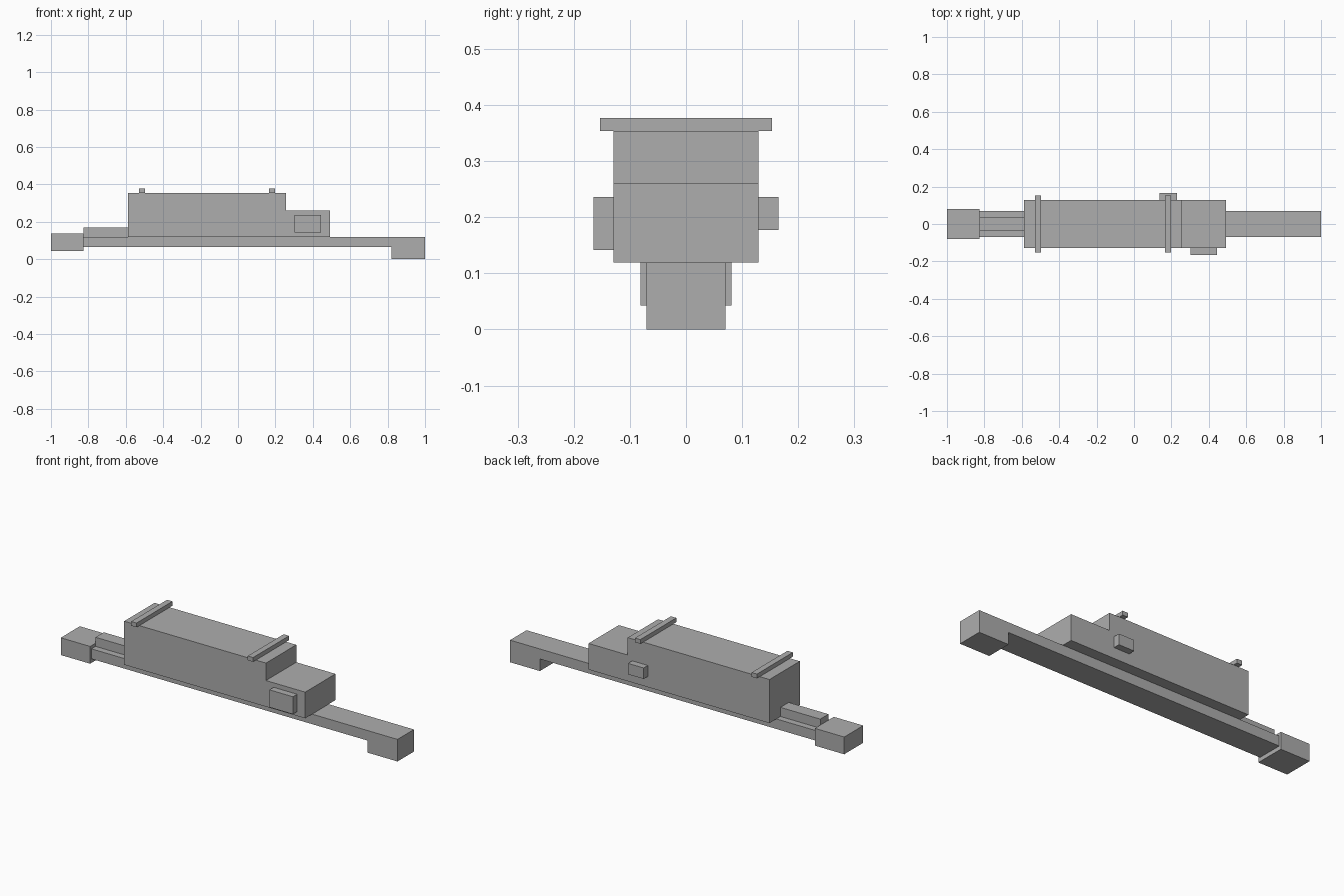
import bpy
import bmesh

if "Cube" in bpy.data.objects:
    bpy.data.objects.remove(bpy.data.objects["Cube"], do_unlink=True)

grey = bpy.data.materials.new("plain_grey")
grey.use_nodes = True
grey.diffuse_color = (0.42, 0.42, 0.42, 1)
grey.node_tree.nodes["Principled BSDF"].inputs["Base Color"].default_value = (0.42, 0.42, 0.42, 1)


def extrude_profile(name, outline, y0, y1):
    """Extrude an (x, z) outline from y0 to y1."""
    bm = bmesh.new()
    face = bm.faces.new([bm.verts.new((x, y0, z)) for x, z in outline])
    result = bmesh.ops.extrude_face_region(bm, geom=[face])
    verts = [v for v in result["geom"] if isinstance(v, bmesh.types.BMVert)]
    bmesh.ops.translate(bm, verts=verts, vec=(0, y1 - y0, 0))
    bmesh.ops.recalc_face_normals(bm, faces=bm.faces)
    mesh = bpy.data.meshes.new(name)
    bm.to_mesh(mesh)
    bm.free()
    mesh.materials.append(grey)
    obj = bpy.data.objects.new(name, mesh)
    bpy.context.collection.objects.link(obj)
    return obj


def box(name, x0, x1, y0, y1, z0, z1):
    return extrude_profile(name, [(x0, z0), (x1, z0), (x1, z1), (x0, z1)], y0, y1)


BASE_TOP = 0.119
STEP = 0.26
ROOF = 0.354
HALF = 0.129

# Long base beam with a dropped foot at one end
extrude_profile("base_beam", [(-0.825, 0.065), (0.822, 0.065), (0.822, 0), (1, 0),
                              (1, BASE_TOP), (-0.825, BASE_TOP)], -0.07, 0.07)

# Stepped main housing
extrude_profile("housing", [(-0.588, BASE_TOP), (0.491, BASE_TOP), (0.491, STEP),
                            (0.257, STEP), (0.257, ROOF), (-0.588, ROOF)], -HALF, HALF)

# End block and the narrow rail leading to it
box("end_block", -1, -0.825, -0.081, 0.081, 0.043, 0.136)
box("top_rail", -0.825, -0.588, -0.035, 0.035, BASE_TOP, 0.168)

# Cross bars on the roof
for name, x in (("rear_cross_bar", -0.514), ("front_cross_bar", 0.181)):
    box(name, x - 0.016, x + 0.016, -0.153, 0.153, ROOF, 0.377)

# Side boxes
box("front_side_box", 0.303, 0.443, -0.165, -HALF, 0.142, 0.236)
box("back_side_box", 0.137, 0.23, HALF, 0.165, 0.177, 0.236)
